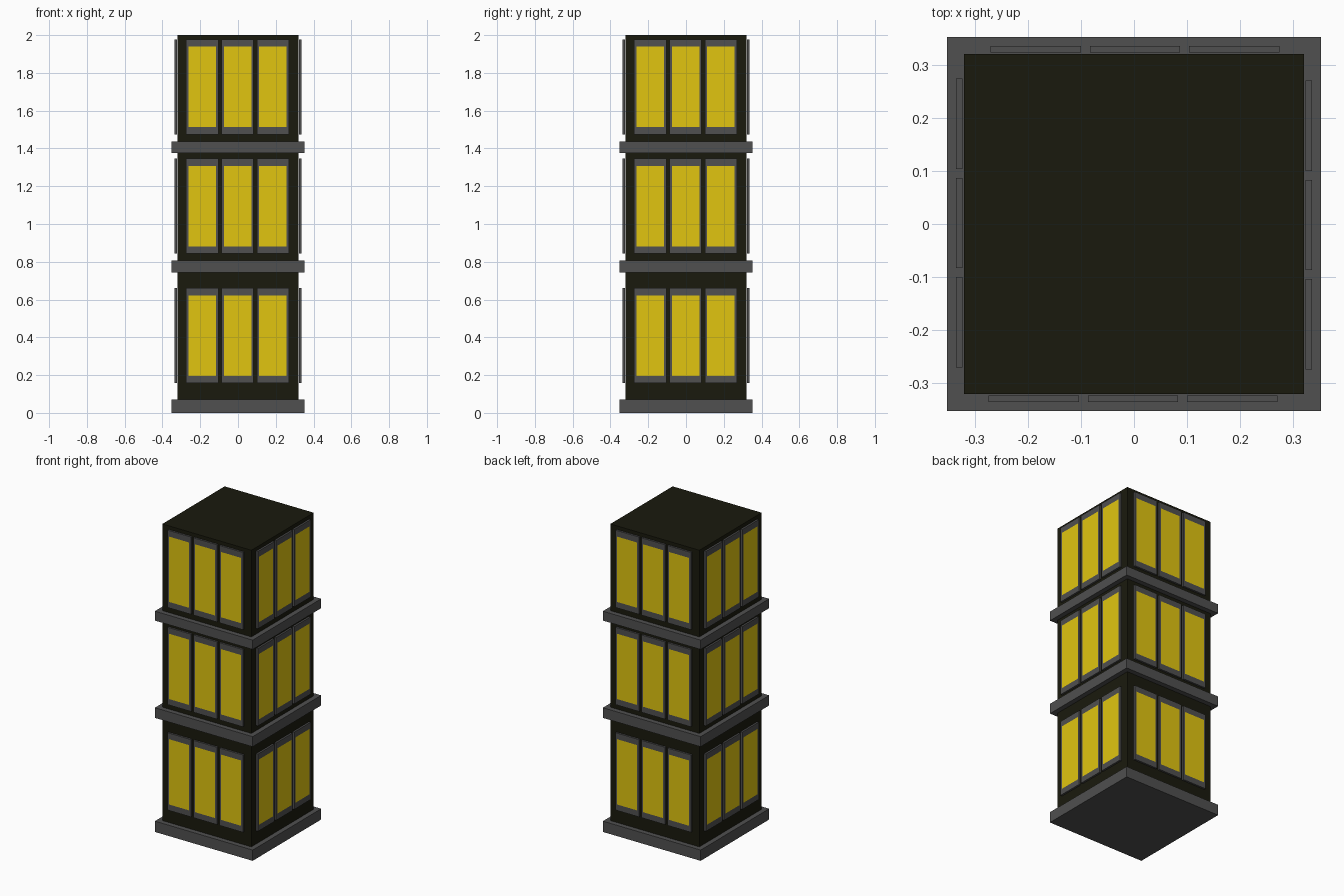
import bpy, bmesh
from math import pi
from mathutils import Matrix, Vector

if "Cube" in bpy.data.objects:
    bpy.data.objects.remove(bpy.data.objects["Cube"])


def material(name, color):
    m = bpy.data.materials.new(name)
    m.diffuse_color = (*color, 1)
    m.use_nodes = True
    m.node_tree.nodes["Principled BSDF"].inputs["Base Color"].default_value = m.diffuse_color
    return m


DARK = material("dark_wall", (0.01, 0.01, 0.004))
GREY = material("dark_grey", (0.08, 0.08, 0.08))
YELLOW = material("lit_yellow", (0.75, 0.56, 0.005))


def finish(bm, name, mats):
    me = bpy.data.meshes.new(name)
    bm.to_mesh(me)
    bm.free()
    for m in mats:
        me.materials.append(m)
    ob = bpy.data.objects.new(name, me)
    bpy.context.collection.objects.link(ob)
    return ob


def add_box(bm, lo, hi):
    lo, hi = Vector(lo), Vector(hi)
    mat = Matrix.Translation((lo + hi) / 2) @ Matrix.Diagonal((*(hi - lo), 1))
    return bmesh.ops.create_cube(bm, size=1, matrix=mat)["verts"]


def block(name, half, z0, z1, mat):
    bm = bmesh.new()
    add_box(bm, (-half, -half, z0), (half, half, z1))
    return finish(bm, name, [mat])


# Tower body
block("tower_body", 0.32, 0.03, 2.0, DARK)

# Base slab and the ledges between storeys
for name, z0, z1 in (("base_slab", 0, 0.07), ("lower_ledge", 0.742, 0.808),
                     ("upper_ledge", 1.375, 1.436)):
    block(name, 0.352, z0, z1, GREY)


# Window: thin grey frame with a lit pane inset in its front face
def add_window(bm, x, z0):
    w, h = 0.17, 0.503
    verts = add_box(bm, (x - w / 2, -0.335, z0), (x + w / 2, -0.323, z0 + h))
    faces = {f for v in verts for f in v.link_faces}
    front = min(faces, key=lambda f: f.calc_center_median().y)
    bmesh.ops.inset_individual(bm, faces=[front], thickness=0.01)
    c = front.calc_center_median()
    for v in front.verts:
        v.co.x = c.x + (0.0725 if v.co.x > c.x else -0.0725)
        v.co.z = c.z + (0.2125 if v.co.z > c.z else -0.2125)
    front.material_index = 1


# Three windows per storey, repeated around all four sides
for side, turn in (("front", 0), ("right", 1), ("back", 2), ("left", 3)):
    bm = bmesh.new()
    for z0 in (0.157, 0.843, 1.475):
        for x in (-0.189, -0.002, 0.185):
            add_window(bm, x, z0)
    bm.transform(Matrix.Rotation(turn * pi / 2, 4, 'Z'))
    finish(bm, side + "_windows", [GREY, YELLOW])
